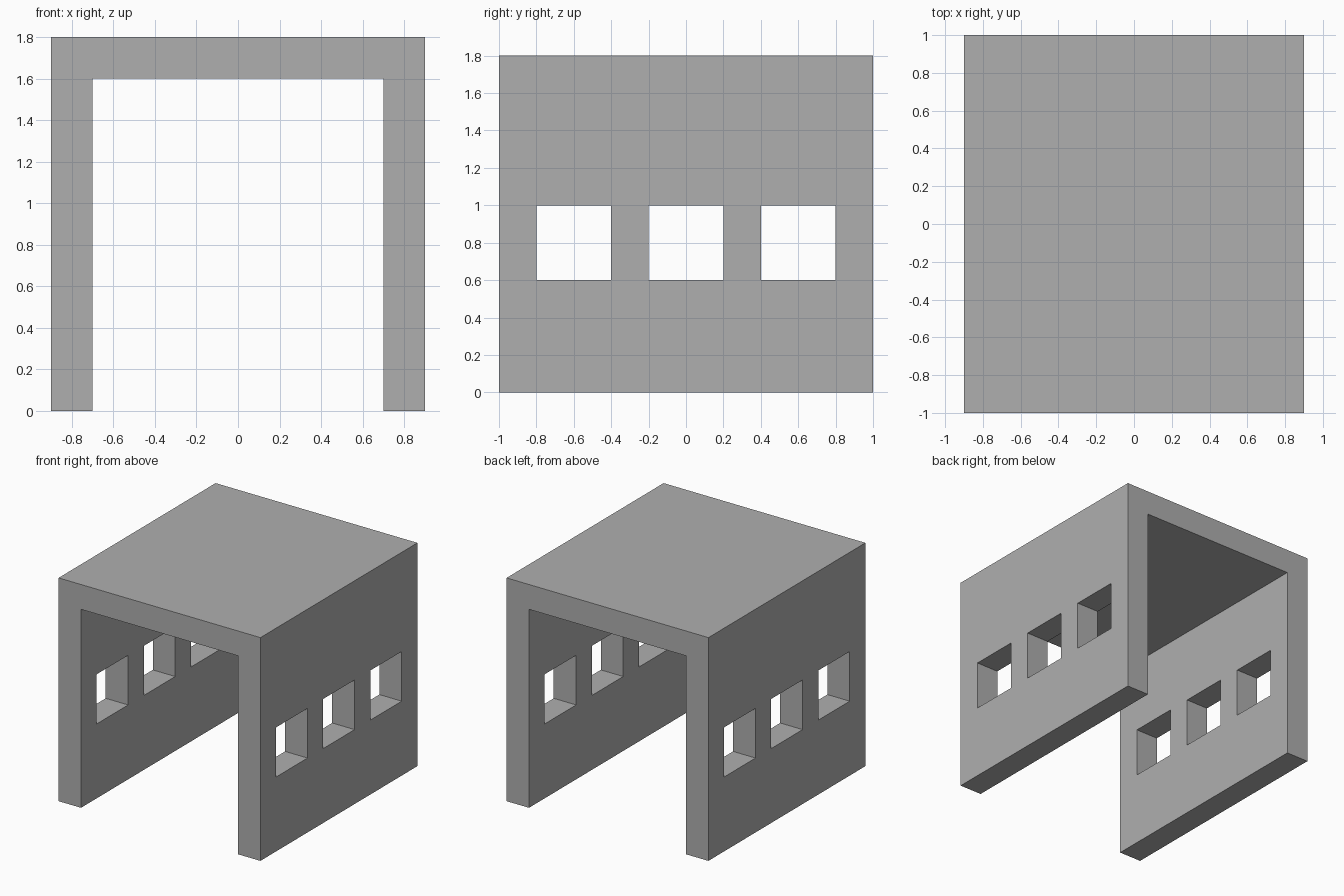
import bpy
import bmesh
from mathutils import Matrix, Vector

if "Cube" in bpy.data.objects:
    bpy.data.objects.remove(bpy.data.objects["Cube"])


def make_object(name, bm):
    bmesh.ops.recalc_face_normals(bm, faces=bm.faces)
    mesh = bpy.data.meshes.new(name)
    bm.to_mesh(mesh)
    bm.free()
    obj = bpy.data.objects.new(name, mesh)
    bpy.context.collection.objects.link(obj)
    return obj


# Shelter shell: U-shaped profile of two walls and a flat roof, extruded front to back
profile = [(-0.9, 0), (-0.9, 1.8), (0.9, 1.8), (0.9, 0),
           (0.7, 0), (0.7, 1.6), (-0.7, 1.6), (-0.7, 0)]
bm = bmesh.new()
face = bm.faces.new([bm.verts.new((x, -1, z)) for x, z in profile])
extruded = bmesh.ops.extrude_face_region(bm, geom=[face], use_keep_orig=True)
moved = [g for g in extruded["geom"] if isinstance(g, bmesh.types.BMVert)]
bmesh.ops.translate(bm, verts=moved, vec=Vector((0, 2, 0)))
shell = make_object("shelter_shell", bm)

# Dark grey finish
grey = bpy.data.materials.new("dark_grey")
grey.diffuse_color = (0.43, 0.43, 0.43, 1)
grey.use_nodes = True
grey.node_tree.nodes["Principled BSDF"].inputs["Base Color"].default_value = grey.diffuse_color
shell.data.materials.append(grey)

# Window cutters: three square bars running through both walls
bm = bmesh.new()
for y in (-0.6, 0, 0.6):
    bmesh.ops.create_cube(bm, size=1, matrix=Matrix.Translation((0, y, 0.8))
                          @ Matrix.Diagonal((2.4, 0.4, 0.4, 1)))
cutter = make_object("window_cutter", bm)
cutter.data.materials.append(grey)
cutter.hide_render = True

# Cut the windows, then discard the cutter
windows = shell.modifiers.new("windows", 'BOOLEAN')
windows.operation = 'DIFFERENCE'
windows.solver = 'EXACT'
windows.object = cutter
bpy.context.view_layer.objects.active = shell
bpy.ops.object.modifier_apply(modifier=windows.name)
bpy.data.objects.remove(cutter)
